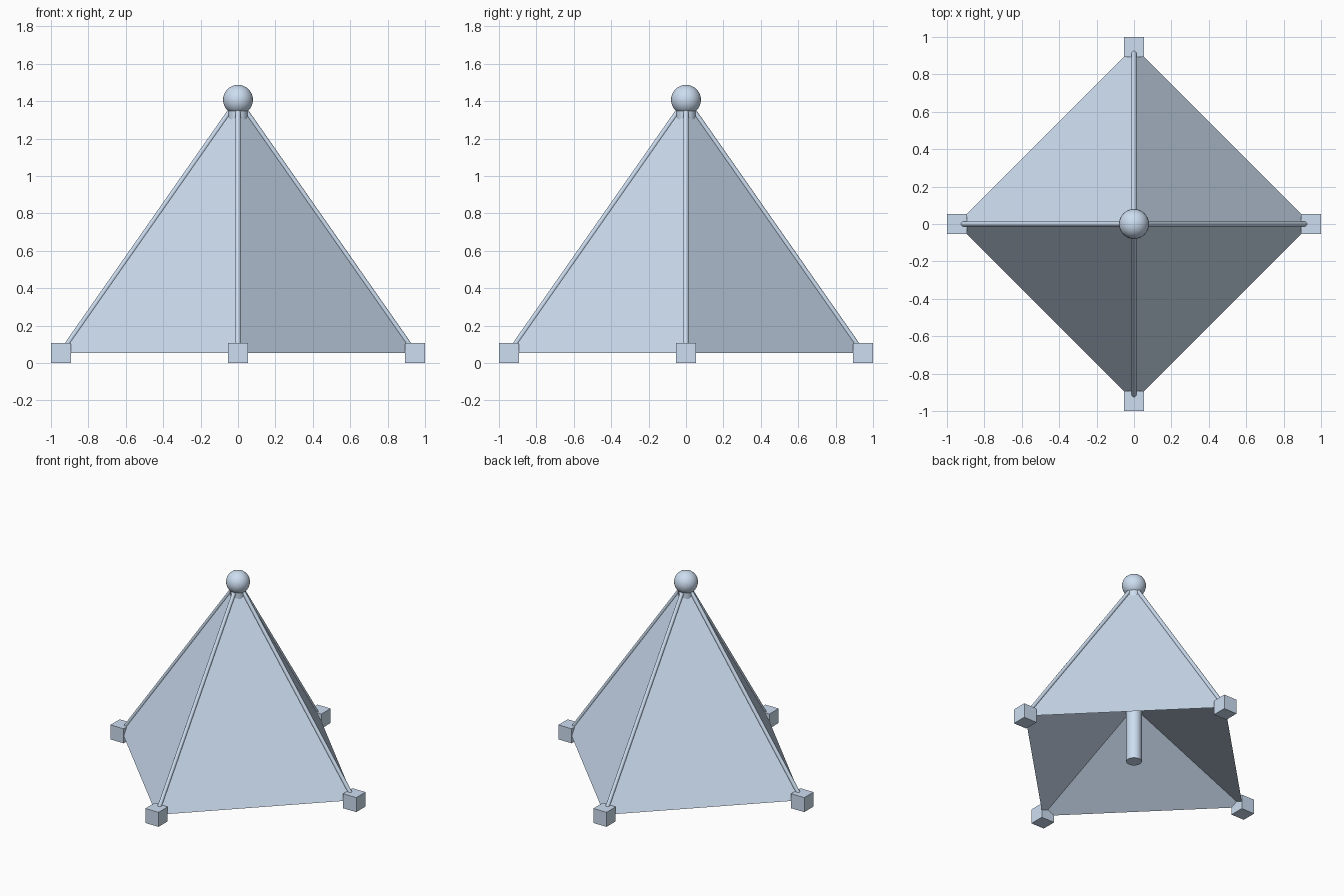
import bpy, bmesh, math
from mathutils import Vector

if "Cube" in bpy.data.objects:
    bpy.data.objects.remove(bpy.data.objects["Cube"])

D, H = 0.9465, 0.0535          # corner distance, half foot size
APEX = Vector((0, 0, 1.407))
corners = [Vector((D * math.cos(i * math.pi / 2), D * math.sin(i * math.pi / 2), H))
           for i in range(4)]

blue = bpy.data.materials.new("blue")
blue.diffuse_color = (0.61, 0.73, 0.88, 1)
blue.use_nodes = True
blue.node_tree.nodes["Principled BSDF"].inputs["Base Color"].default_value = blue.diffuse_color


def finish(ob, name, smooth=True):
    ob.name = name
    ob.data.materials.append(blue)
    if smooth:
        bpy.ops.object.shade_smooth_by_angle()


def rod(name, a, b, radius, sides):
    # round bar between two points
    d = b - a
    bpy.ops.mesh.primitive_cylinder_add(
        vertices=sides, radius=radius, depth=d.length, location=(a + b) / 2,
        rotation=d.to_track_quat('Z', 'Y').to_euler())
    finish(bpy.context.object, name)


# canopy: steep outer pyramid with a shallow pyramid-shaped hollow underneath
bm = bmesh.new()
base = [bm.verts.new(c) for c in corners]
top = bm.verts.new(APEX)
inner = bm.verts.new((0, 0, 0.47))
for i in range(4):
    a, b = base[i], base[(i + 1) % 4]
    bm.faces.new((a, b, top))
    bm.faces.new((b, a, inner))
mesh = bpy.data.meshes.new("canopy")
bm.to_mesh(mesh)
bm.free()
canopy = bpy.data.objects.new("canopy", mesh)
bpy.context.collection.objects.link(canopy)
finish(canopy, "canopy", False)

# corner feet and sloping ribs
for side, c in zip(("right", "back", "left", "front"), corners):
    bpy.ops.mesh.primitive_cube_add(size=2 * H, location=c)
    finish(bpy.context.object, side + "_foot", False)
    rod(side + "_rib", c, APEX, 0.0134, 16)

# centre pole and ball finial
rod("centre_pole", Vector((0, 0, H)), APEX, 0.052, 32)
bpy.ops.mesh.primitive_uv_sphere_add(segments=32, ring_count=16, radius=0.08, location=APEX)
finish(bpy.context.object, "ball_finial")
